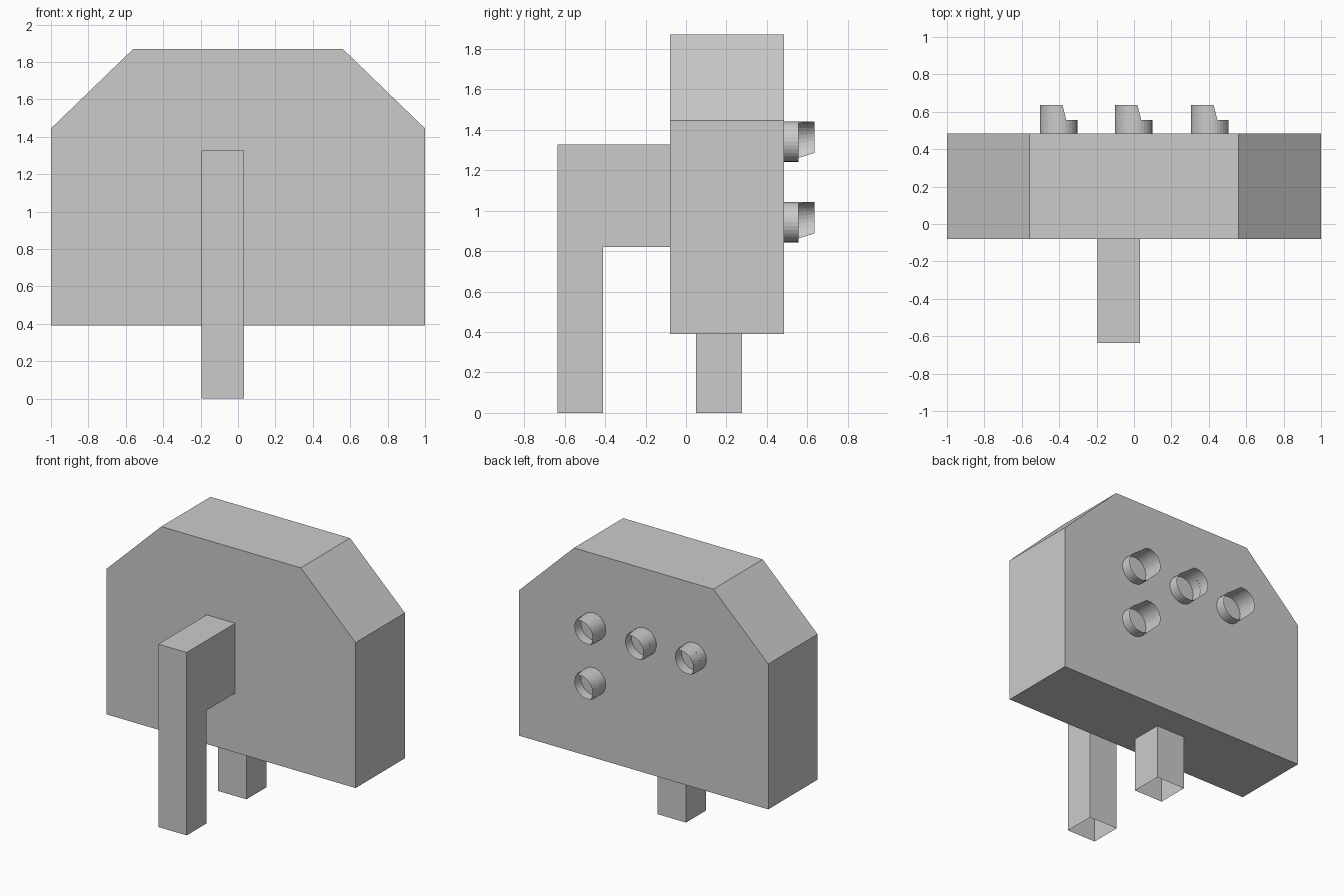
import bpy
import math

if "Cube" in bpy.data.objects:
    bpy.data.objects.remove(bpy.data.objects["Cube"])


def make_object(name, verts, faces):
    mesh = bpy.data.meshes.new(name)
    mesh.from_pydata(verts, [], faces)
    mesh.update()
    ob = bpy.data.objects.new(name, mesh)
    bpy.context.collection.objects.link(ob)
    return ob


def prism(name, profile, place, open_sides=(), caps=True):
    """Extrude a closed profile; place(p, end) gives the 3D point at each end."""
    n = len(profile)
    verts = [place(p, e) for e in (0, 1) for p in profile]
    faces = [(i, (i + 1) % n, (i + 1) % n + n, i + n)
             for i in range(n) if i not in open_sides]
    if caps:
        faces += [tuple(range(n))[::-1], tuple(range(n, 2 * n))]
    return make_object(name, verts, faces)


LEG_X = (-0.195, 0.033)

# Backboard: chamfered panel, profile in x-z extruded along y
board = [(-1, 0.39), (-1, 1.445), (-0.56, 1.87), (0.56, 1.87), (1, 1.445), (1, 0.39)]
board_y = (-0.08, 0.485)
prism("backboard", board, lambda p, e: (p[0], board_y[e], p[1]))

# Front bracket: post with arm, open at the foot and where it meets the board
bracket = [(-0.635, 0), (-0.41, 0), (-0.41, 0.82), (-0.08, 0.82), (-0.08, 1.327), (-0.635, 1.327)]
prism("front_bracket", bracket, lambda p, e: (LEG_X[e], p[0], p[1]), open_sides=(0, 3))

# Rear post: open-ended square tube under the board
post = [(x, y) for x, y in ((LEG_X[0], 0.05), (LEG_X[1], 0.05), (LEG_X[1], 0.278), (LEG_X[0], 0.278))]
post_z = (0, 0.39)
prism("rear_post", post, lambda p, e: (p[0], p[1], post_z[e]), caps=False)


# Lamp hoods: open thin tubes with a raised visor on one side
def lamp_hood(name, cx, cz, r=0.1, segments=32):
    y0, y1, y2 = 0.485, 0.557, 0.635

    def point(a, y):
        return (cx + r * math.cos(a), y, cz + r * math.sin(a))

    verts, faces = [], []
    for i in range(segments):
        a = 2 * math.pi * i / segments
        verts += [point(a, y0), point(a, y1)]
        j = (i + 1) % segments
        faces.append((2 * i, 2 * i + 1, 2 * j + 1, 2 * j))
    # visor narrows slightly toward its outer edge
    steps, start = 14, len(verts)
    for i in range(steps + 1):
        t = i / steps
        verts.append(point(math.radians(66 + 167 * t), y1))
        verts.append(point(math.radians(78 + 136 * t), y2))
        if i:
            k = start + 2 * i
            faces.append((k - 2, k - 1, k + 1, k))
    return make_object(name, verts, faces)


for i, (x, z) in enumerate([(-0.403, 1.341), (-0.002, 1.341), (0.405, 1.341), (0.405, 0.943)]):
    lamp_hood(f"lamp_hood_{i + 1}", x, z)
